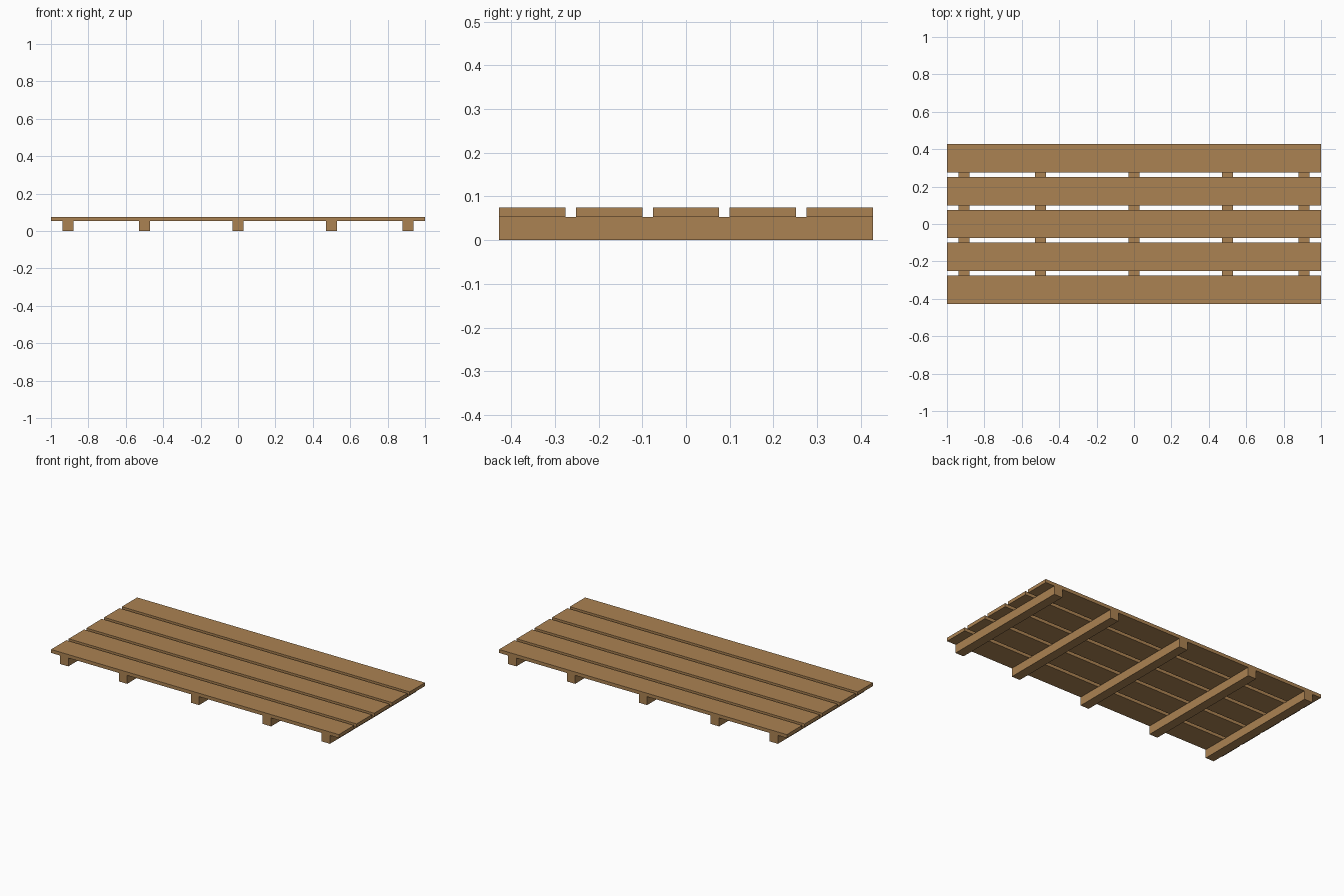
import bpy

if "Cube" in bpy.data.objects:
    bpy.data.objects.remove(bpy.data.objects["Cube"])

wood = bpy.data.materials.new("warm brown wood")
wood.diffuse_color = (0.41, 0.225, 0.085, 1)
wood.use_nodes = True
wood.node_tree.nodes["Principled BSDF"].inputs["Base Color"].default_value = wood.diffuse_color


def box(name, centre, size):
    bpy.ops.mesh.primitive_cube_add(size=1, location=centre)
    ob = bpy.context.object
    ob.name = name
    ob.scale = size
    bpy.ops.object.transform_apply(location=False, rotation=False, scale=True)
    ob.data.materials.append(wood)
    return ob


BEARER_H, PLANK_H = 0.053, 0.0215
PLANK_W, PITCH = 0.152, 0.1757
DEPTH = 4 * PITCH + PLANK_W

# Cross bearers resting on the ground
for i, x in enumerate((-0.909, -0.5, 0, 0.5, 0.909)):
    box(f"bearer_{i + 1}", (x, 0, BEARER_H / 2), (0.058, DEPTH, BEARER_H))

# Long deck planks with gaps between them
for i in range(5):
    box(f"deck_plank_{i + 1}", (0, (i - 2) * PITCH, BEARER_H + PLANK_H / 2),
        (2, PLANK_W, PLANK_H))
